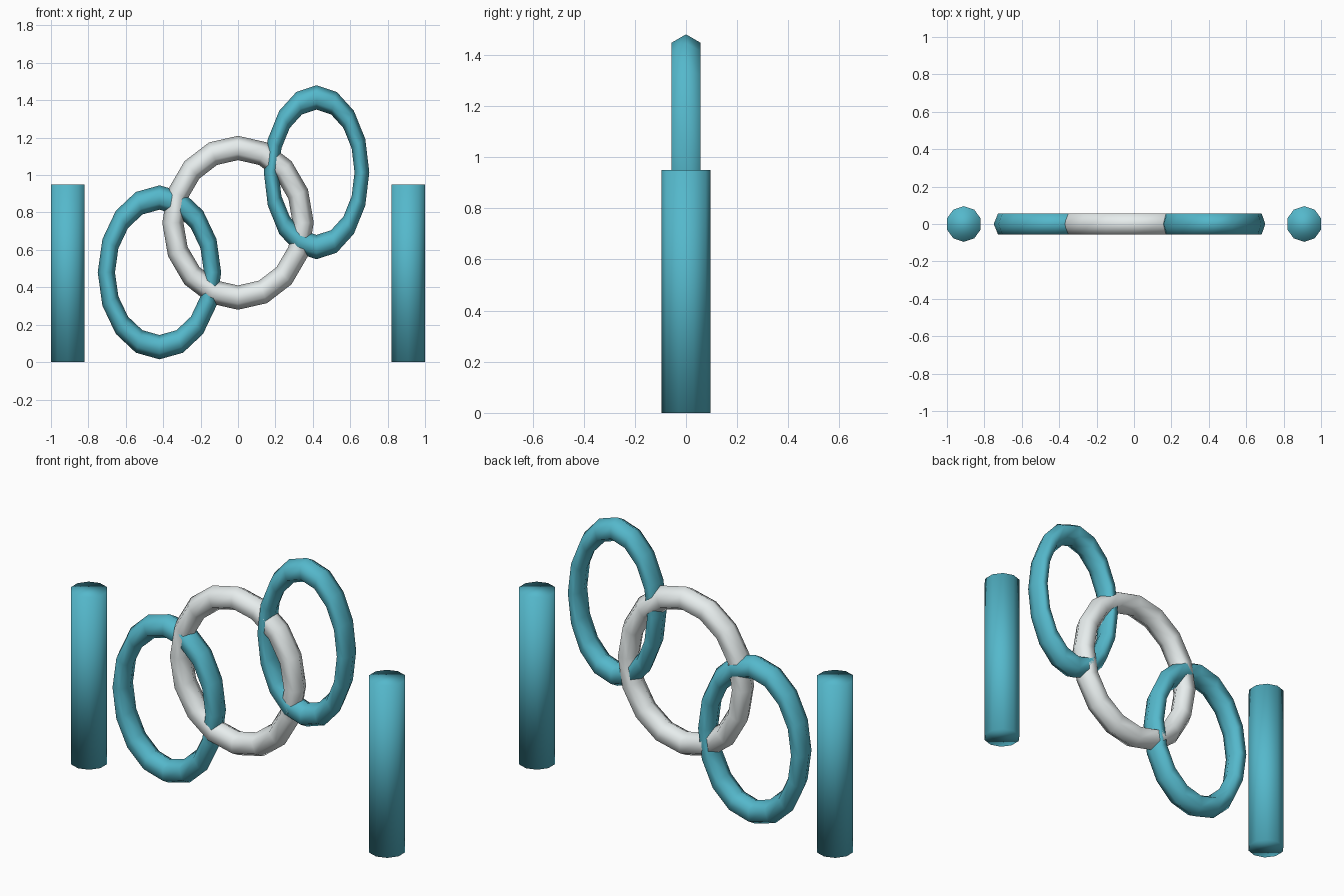
import bpy
import math

if "Cube" in bpy.data.objects:
    bpy.data.objects.remove(bpy.data.objects["Cube"])


def material(name, color):
    m = bpy.data.materials.new(name)
    m.diffuse_color = color
    m.use_nodes = True
    m.node_tree.nodes["Principled BSDF"].inputs["Base Color"].default_value = m.diffuse_color
    return m


teal = material("teal", (0.09, 0.48, 0.60, 1))
white = material("white", (0.80, 0.85, 0.85, 1))


def finish(name, mat):
    obj = bpy.context.object
    obj.name = name
    obj.data.materials.append(mat)
    bpy.ops.object.shade_smooth()
    return obj


# Upright ring with a six-sided tube, narrowed sideways to half_width
def ring(name, x, z, half_width, mat):
    major, minor = 0.40, 0.065
    bpy.ops.mesh.primitive_torus_add(
        major_segments=16, minor_segments=6, major_radius=major,
        minor_radius=minor, location=(x, 0, z), rotation=(math.pi / 2, 0, 0))
    obj = finish(name, mat)
    obj.scale.x = half_width / (major + minor)


# Ten-sided post standing on the ground
def post(name, x):
    height = 0.95
    bpy.ops.mesh.primitive_cylinder_add(
        vertices=10, radius=0.095, depth=height, location=(x, 0, height / 2))
    finish(name, teal)


# Three linked rings, rising to the right
ring("lower_ring", -0.42, 0.48, 0.33, teal)
ring("middle_ring", 0.0, 0.745, 0.405, white)
ring("upper_ring", 0.42, 1.015, 0.282, teal)

# Side posts
for side, label in ((-1, "left_post"), (1, "right_post")):
    post(label, side * 0.91)
